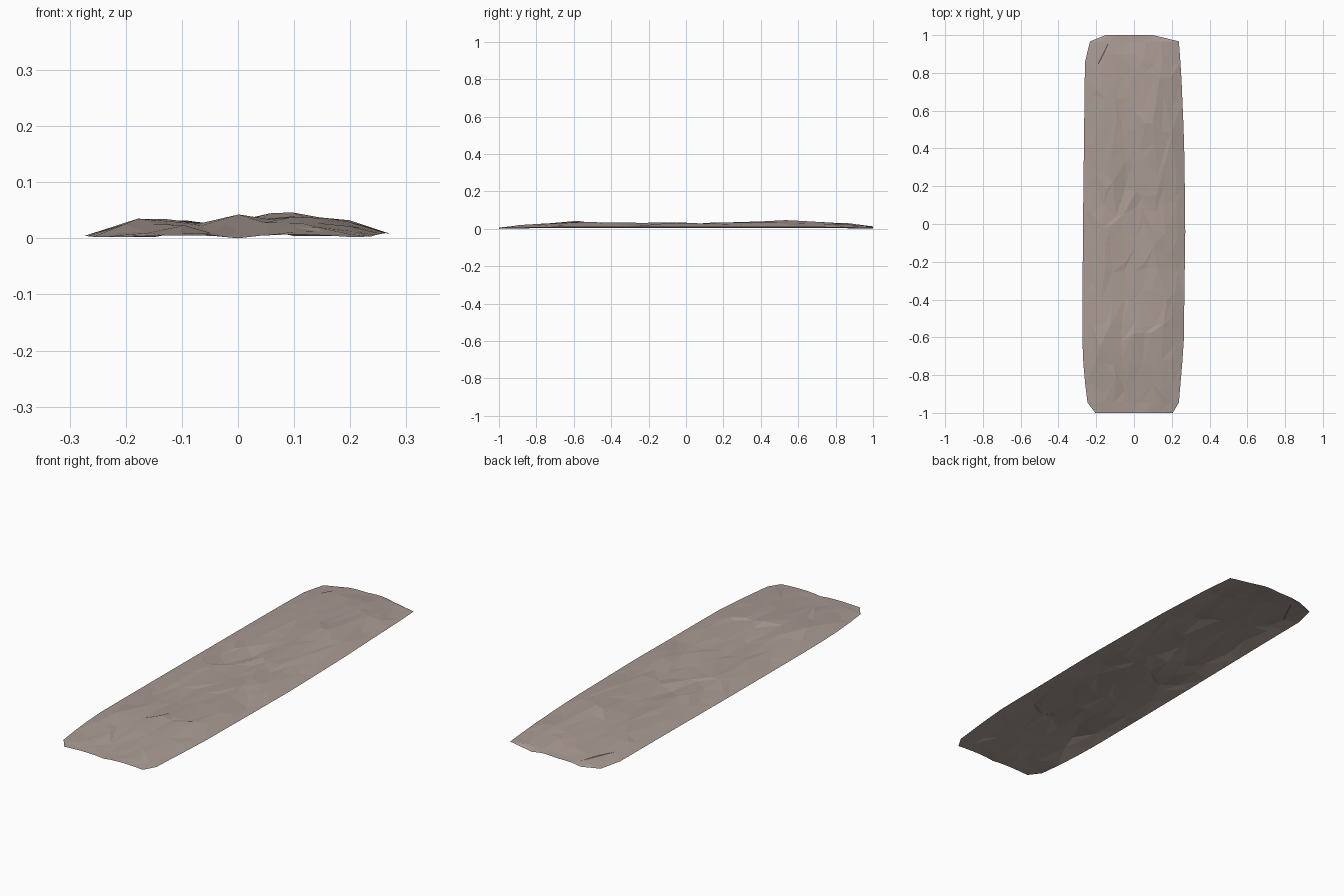
import bpy, bmesh, math, random

if "Cube" in bpy.data.objects:
    bpy.data.objects.remove(bpy.data.objects["Cube"])
random.seed(4)

stone = bpy.data.materials.new("dusty brown stone")
stone.diffuse_color = (0.40, 0.325, 0.295, 1)
stone.use_nodes = True
stone.node_tree.nodes["Principled BSDF"].inputs["Base Color"].default_value = stone.diffuse_color


def lerp(table, t):
    """Piecewise linear lookup in a short profile."""
    for (a, va), (b, vb) in zip(table, table[1:]):
        if t <= b:
            return va + (vb - va) * max(0, (t - a) / (b - a))
    return table[-1][1]


# Outline: left and right edge along y
LEFT = [(-1, -0.205), (-0.94, -0.25), (-0.74, -0.268), (-0.6, -0.274), (0, -0.27), (0.85, -0.26), (0.96, -0.25), (1, -0.15)]
RIGHT = [(-1, 0.205), (-0.95, 0.237), (-0.65, 0.263), (0, 0.272), (0.45, 0.265), (0.8, 0.25), (0.975, 0.237), (1, 0.1)]
# Cross profile and lengthwise profile of the crust height
ACROSS = [(-1, 0.004), (-0.7, 0.026), (-0.4, 0.028), (0, 0.027), (0.35, 0.034), (0.7, 0.031), (1, 0.009)]
ALONG = [(-1, 0.2), (-0.8, 0.8), (-0.6, 1.05), (-0.3, 0.93), (0.1, 0.92), (0.57, 1.08), (0.8, 0.85), (1, 0.36)]
# Local lumps and dents: x, y, height, radius x, radius y
LUMPS = [(0.09, 0.57, 0.013, 0.05, 0.1), (0.05, 0.86, 0.008, 0.07, 0.1), (-0.17, -0.6, 0.008, 0.06, 0.14),
         (0.01, -0.62, 0.012, 0.05, 0.13), (0.0, -0.88, -0.012, 0.05, 0.1), (-0.04, 0.22, -0.011, 0.04, 0.12),
         (0.02, 0.24, 0.010, 0.03, 0.12), (-0.08, -0.33, -0.011, 0.04, 0.12), (-0.02, -0.33, 0.007, 0.03, 0.12),
         (-0.16, -0.1, 0.007, 0.05, 0.12), (0.12, 0.4, 0.006, 0.05, 0.12)]


def height(x, y, u):
    z = lerp(ACROSS, u) * lerp(ALONG, y)
    for lx, ly, h, rx, ry in LUMPS:
        z += h * math.exp(-((x - lx) / rx) ** 2 - ((y - ly) / ry) ** 2)
    return z


# Crust sheet: jittered grid stretched into the outline
ROWS = [-1, -0.945, -0.85, -0.74] + [-0.62 + 0.115 * i for i in range(12)] + [0.76, 0.86, 0.967, 1]
COLS = 10
bm = bmesh.new()
grid = []
for j, y0 in enumerate(ROWS):
    line = []
    for i in range(COLS + 1):
        u, y = -1 + 2 * i / COLS, y0
        inner_x, inner_y = 0 < i < COLS, 2 <= j < len(ROWS) - 2
        if inner_x and 0 < j < len(ROWS) - 1:
            u += random.uniform(-0.06, 0.06)
        if inner_x and inner_y:
            y += random.uniform(-0.05, 0.05)
        lo, hi = lerp(LEFT, y), lerp(RIGHT, y)
        x = lo + (hi - lo) * (u + 1) / 2
        z = height(x, y, u)
        if inner_x and inner_y:
            z += random.uniform(-0.0035, 0.0035)
        line.append(bm.verts.new((x, y, max(z, 0.002))))
    grid.append(line)
grid[0][COLS // 2].co.z = 0.0

# Triangles with random diagonals give the chipped facets
for a, b in zip(grid, grid[1:]):
    for i in range(COLS):
        p, q, r, s = a[i], a[i + 1], b[i + 1], b[i]
        tris = ((p, q, r), (p, r, s)) if random.random() < 0.5 else ((p, q, s), (q, r, s))
        for t in tris:
            bm.faces.new(t)

mesh = bpy.data.meshes.new("stone_crust")
bm.to_mesh(mesh)
bm.free()
mesh.materials.append(stone)
bpy.context.collection.objects.link(bpy.data.objects.new("stone_crust", mesh))
